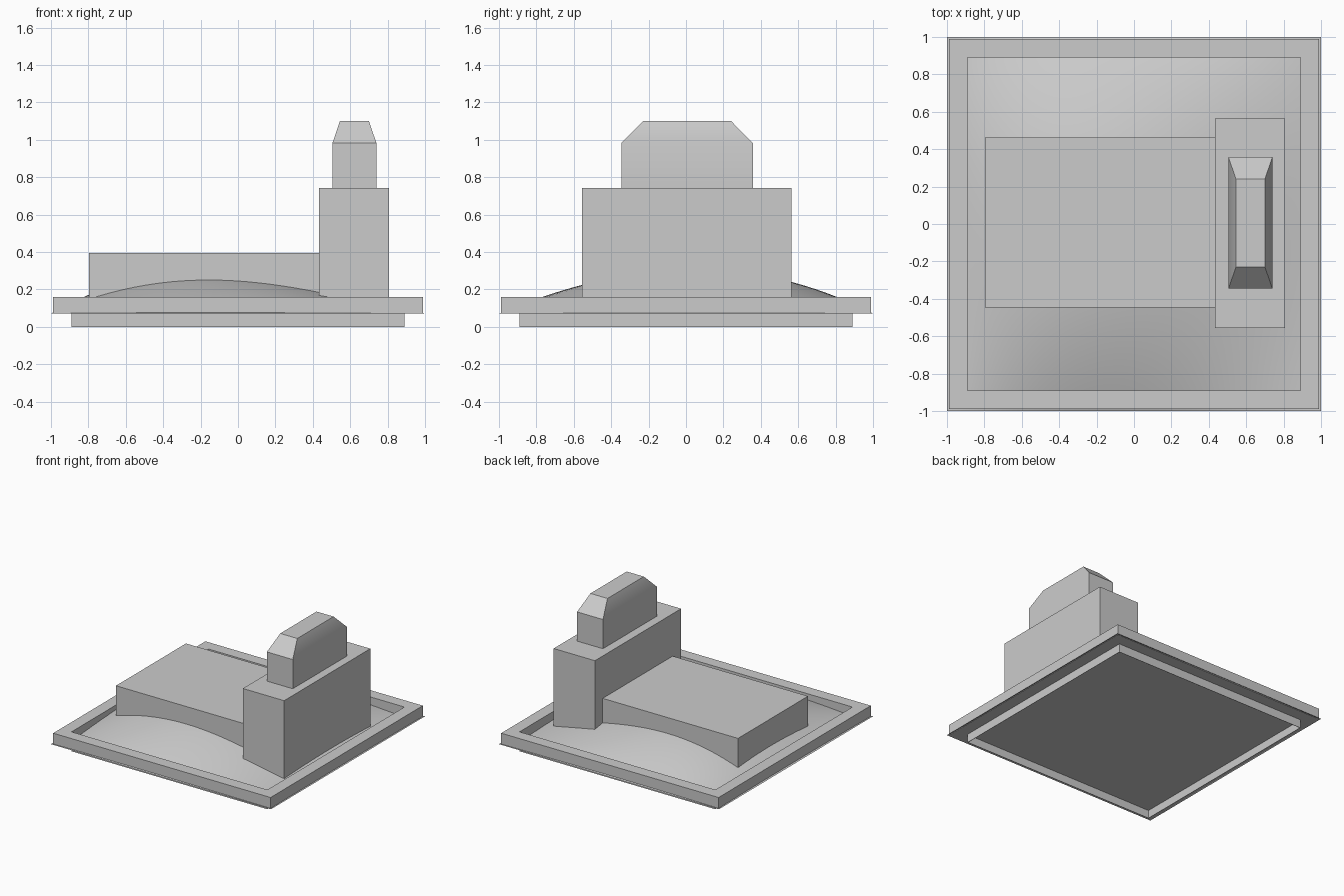
import bpy
import bmesh
from math import radians

cube = bpy.data.objects.get("Cube")
if cube:
    bpy.data.objects.remove(cube, do_unlink=True)

# Single plain grey for every part
grey = bpy.data.materials.new("plain_grey")
grey.use_nodes = True
grey.diffuse_color = (0.6, 0.6, 0.6, 1)
grey.node_tree.nodes["Principled BSDF"].inputs["Base Color"].default_value = (0.6, 0.6, 0.6, 1)


def finish(bm, name, smooth=False):
    bmesh.ops.recalc_face_normals(bm, faces=bm.faces)
    mesh = bpy.data.meshes.new(name)
    bm.to_mesh(mesh)
    bm.free()
    mesh.materials.append(grey)
    obj = bpy.data.objects.new(name, mesh)
    bpy.context.collection.objects.link(obj)
    if smooth:
        bpy.ops.object.select_all(action='DESELECT')
        bpy.context.view_layer.objects.active = obj
        obj.select_set(True)
        bpy.ops.object.shade_smooth_by_angle(angle=radians(30))
    return obj


def rect(bm, x0, x1, y0, y1, z):
    return [bm.verts.new((x, y, z)) for x, y in ((x0, y0), (x1, y0), (x1, y1), (x0, y1))]


def bridge(bm, a, b):
    for i in range(4):
        j = (i + 1) % 4
        bm.faces.new((a[i], a[j], b[j], b[i]))


def stack(name, sections, smooth=False):
    """Closed solid lofted through rectangles (x0, x1, y0, y1, z)."""
    bm = bmesh.new()
    loops = [rect(bm, *s) for s in sections]
    for a, b in zip(loops, loops[1:]):
        bridge(bm, a, b)
    bm.faces.new(loops[0])
    bm.faces.new(loops[-1])
    return finish(bm, name, smooth)


def box(name, x0, x1, y0, y1, z0, z1):
    return stack(name, [(x0, x1, y0, y1, z0), (x0, x1, y0, y1, z1)])


def square_ring(name, profile):
    """Square frame swept from a closed profile of (half width, z)."""
    bm = bmesh.new()
    loops = [rect(bm, -r, r, -r, r, z) for r, z in profile]
    for k, loop in enumerate(loops):
        bridge(bm, loop, loops[(k + 1) % len(loops)])
    return finish(bm, name)


# Thin skirt under the frame, hollow below the flat floor
square_ring("skirt", ((0.89, 0), (0.89, 0.07), (0.887, 0.07), (0.887, 0)))
box("floor", -0.888, 0.888, -0.888, 0.888, 0.066, 0.069)

# Square frame around the ground
square_ring("frame", ((0.988, 0.07), (0.988, 0.16), (0.89, 0.16), (0.89, 0.07)))

# Domed ground, swelling towards one side
bm = bmesh.new()
bmesh.ops.create_grid(bm, x_segments=40, y_segments=40, size=1)
for v in bm.verts:
    x, y = v.co.x, v.co.y
    swell = (0.227 - 0.088 * x - 0.035 * x * x) * (1 + 0.1 * y)
    v.co.z = 0.071 + swell * (1 - x * x) * (1 - y * y)
finish(bm, "ground", smooth=True)

# Long low hall and the tower at its end
box("hall", -0.797, 0.45, -0.446, 0.463, 0.071, 0.394)
box("tower", 0.433, 0.808, -0.555, 0.564, 0.071, 0.742)

# Tapered block on top of the tower
lower = (0.505, 0.74, -0.346, 0.357)
stack("tower_cap", [lower + (0.742,), lower + (0.982,),
                    (0.545, 0.7, -0.23, 0.241, 1.1)], smooth=True)
